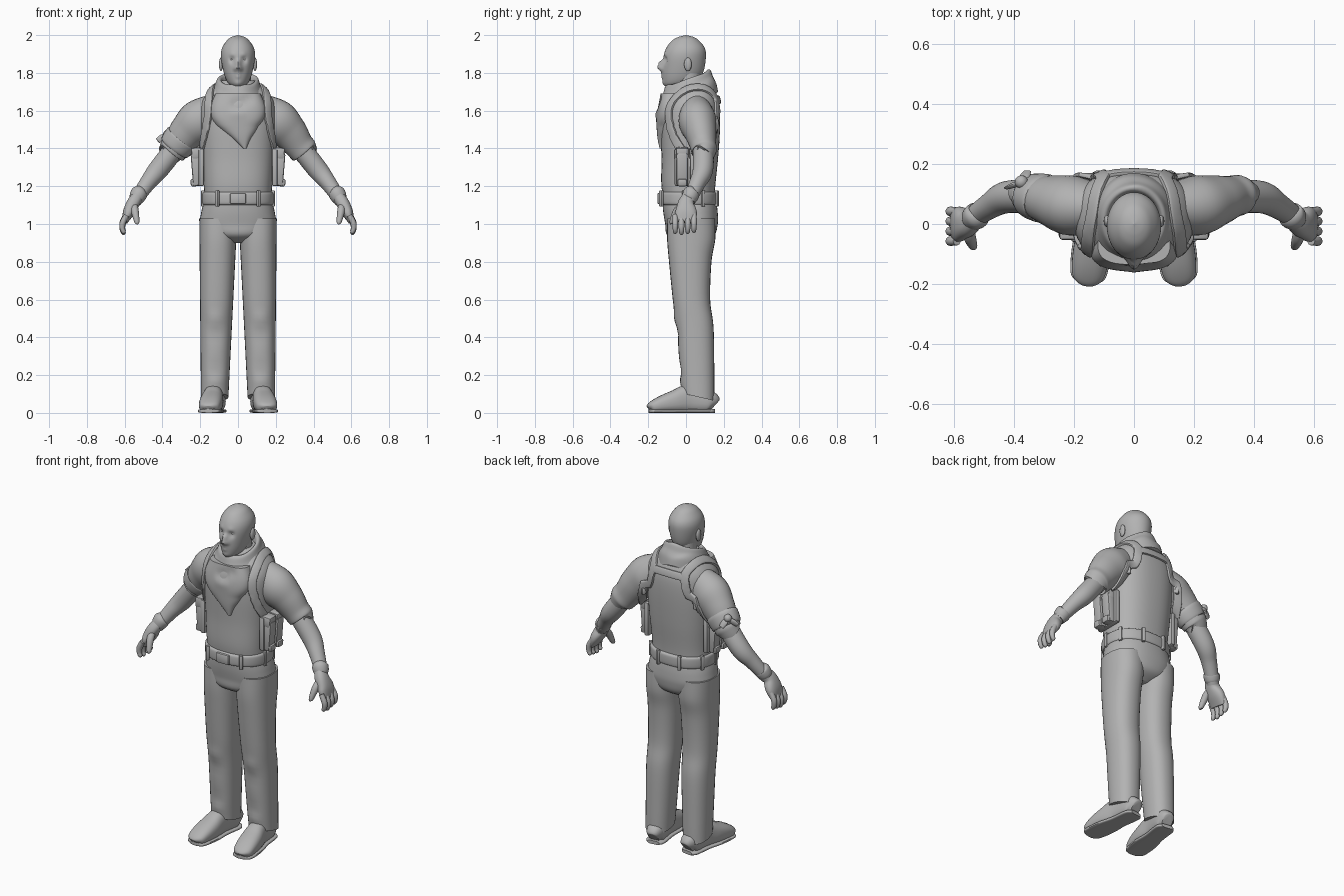
import bpy, bmesh
from math import cos, sin, pi, exp, atan2, copysign
from mathutils import Vector, Matrix
from mathutils.bvhtree import BVHTree

if "Cube" in bpy.data.objects:
    bpy.data.objects.remove(bpy.data.objects["Cube"])

grey = bpy.data.materials.new("plain grey")
grey.use_nodes = True
grey.diffuse_color = (.45, .45, .45, 1)
grey.node_tree.nodes["Principled BSDF"].inputs["Base Color"].default_value = grey.diffuse_color
parts = []
Y, Z = Vector((0, 1, 0)), Vector((0, 0, 1))


def finish(name, bm):
    bmesh.ops.recalc_face_normals(bm, faces=bm.faces)
    mesh = bpy.data.meshes.new(name)
    bm.to_mesh(mesh)
    bm.free()
    mesh.materials.append(grey)
    obj = bpy.data.objects.new(name, mesh)
    bpy.context.collection.objects.link(obj)
    parts.append(obj)
    return obj


def spline(rows, steps):
    """Smooth interpolation through rows of numbers."""
    out = []
    last = len(rows) - 1
    for i in range(last):
        window = [rows[max(0, min(last, i + k))] for k in (-1, 0, 1, 2)]
        for step in range(steps):
            t = step / steps
            out.append([b + t * (c - a + t * (2 * a - 5 * b + 4 * c - d + t * (3 * (b - c) + d - a))) / 2
                        for a, b, c, d in zip(*window)])
    return out + [rows[last]]


def loft(name, rings, sides=28, steps=6, ref=None, power=2, snap=None):
    """Skin rings (x, y, z, half width, half depth); rings lie level unless ref is given."""
    rows = spline(rings, steps)
    centres = [Vector(row[:3]) for row in rows]
    refs = [ref] * len(rows)
    if snap:
        for i, centre in enumerate(centres):
            hit, normal, _, _ = snap.find_nearest(centre)
            centres[i], refs[i] = hit + normal * .004, normal
    bm = bmesh.new()
    loops = []
    for i, (centre, row) in enumerate(zip(centres, rows)):
        along, depth_axis = Z, Y
        if refs[i]:
            following = centres[min(i + 1, len(rows) - 1)]
            along = (following - centres[max(i - 1, 0)]).normalized()
            depth_axis = (refs[i] - along * refs[i].dot(along)).normalized()
        width_axis = along.cross(depth_axis)
        half_width, half_depth = (max(size, .001) for size in row[3:])
        loop = []
        for k in range(sides):
            angle = 2 * pi * k / sides
            c, s = (copysign(abs(f) ** (2 / power), f) for f in (cos(angle), sin(angle)))
            loop.append(bm.verts.new(centre + width_axis * half_width * c + depth_axis * half_depth * s))
        loops.append(loop)
    for lower, upper in zip(loops, loops[1:]):
        for k in range(sides):
            bm.faces.new((lower[k - 1], lower[k], upper[k], upper[k - 1]))
    bm.faces.new(loops[0])
    bm.faces.new(loops[-1])
    return finish(name, bm)


def column(name, rows, lift=0, **options):
    """Level, symmetrical loft from rows of (height, half width, front, back)."""
    return loft(name, [(0, (front + back) / 2, lift + z, half, (back - front) / 2)
                       for z, half, front, back in rows], **options)


def tube(name, path, side=1, lift=1, depth=1, ref=Y, **options):
    """Loft along a path of (x, y, height, radius)."""
    return loft(name, [(side * x, y, lift + z, r, r * depth) for x, y, z, r in path], ref=ref, **options)


def box(name, centre, size, bevel=.01, turn=Matrix()):
    bm = bmesh.new()
    bmesh.ops.create_cube(bm, size=1, matrix=Matrix.Diagonal((*size, 1)))
    bmesh.ops.bevel(bm, geom=bm.edges[:], offset=bevel, segments=2, affect='EDGES', profile=.5)
    bmesh.ops.transform(bm, verts=bm.verts, matrix=Matrix.Translation(centre) @ turn)
    return finish(name, bm)


def ball(name, centre, size):
    bm = bmesh.new()
    bmesh.ops.create_uvsphere(bm, u_segments=20, v_segments=12, radius=1,
                              matrix=Matrix.Translation(centre) @ Matrix.Diagonal((*size, 1)))
    return finish(name, bm)


def sculpt(obj, front, lift, dabs):
    """Push the front surface along y around dabs of (x, height, radius, push)."""
    for v in obj.data.vertices:
        start = v.co.copy()
        for x, z, radius, push in dabs:
            distance = (start - Vector((x, front, lift + z))).length
            v.co.y += push * exp(-(distance / radius) ** 2)


# Head: skull, then nose, lips, chin, eye sockets and brows
head = column("head", [(.03, .03, -.11, -.02), (.05, .055, -.12, .05), (.1, .075, -.125, .09),
                       (.18, .09, -.12, .105), (.23, .085, -.105, .1), (.27, .06, -.075, .07),
                       (.29, .035, -.04, .04), (.3, 0, 0, 0)], lift=1.7, sides=72, steps=9)
face = [(0, .03, .016, -.03), (0, .055, .013, -.02), (0, 0, .014, -.007), (0, -.01, .006, .006),
        (0, -.02, .012, -.006), (0, -.055, .02, -.005)]
for side in (1, -1):
    face += [(side * .035, .07, .018, .016), (side * .035, .1, .016, -.006), (side * .015, .02, .01, -.01)]
    ball("eye", (side * .034, -.09, 1.873), (.013, .013, .009))
    ball("ear", (side * .09, .01, 1.845), (.011, .02, .036))
sculpt(head, -.12, 1.8, face)
column("neck", [(.6, .07, -.07, .09), (.8, .07, -.05, .08)], lift=1)

# Shirt body
torso = column("shirt_body", [(.08, .175, -.11, .15), (.2, .18, -.13, .155), (.35, .19, -.13, .17),
                              (.5, .2, -.135, .18), (.6, .2, -.13, .18), (.66, .185, -.105, .17),
                              (.71, .145, -.07, .15), (.76, .085, -.04, .12)],
               lift=1, sides=48, power=2.4)

# Neck scarf: rolled collar raised at the back, and a pointed front drape
collar = tube("scarf_collar", [(0, .01, .64, .145), (0, .01, .69, .137), (0, .01, .73, .12),
                               (0, .01, .765, .107), (0, .01, .765, .09), (0, .01, .72, .08)],
              depth=1.1, ref=None, sides=48)
for v in collar.data.vertices:
    v.co.z += .36 * v.co.y + .006 * sin(40 * (v.co.x + v.co.z))
drape = column("scarf_front", [(0, .01, -.14, -.08), (.05, .05, -.15, -.04), (.1, .1, -.155, 0),
                               (.16, .14, -.157, 0), (.22, .145, -.15, 0), (.29, .12, -.135, 0)],
               lift=1.4, sides=48, power=2.8)
for v in drape.data.vertices:
    v.co.x += .3 * max(0, 1.52 - v.co.z)
sculpt(drape, -.15, 1.6, [(0, .03, .03, .015), (0, -.01, .03, -.008), (.05, .06, .03, .01)])

# Trouser seat, belt and buckle
column("trouser_seat", [(.9, .06, -.04, .09), (.94, .15, -.1, .15), (1, .198, -.11, .168),
                        (1.06, .195, -.12, .168), (1.12, .18, -.125, .16)], sides=40, power=2.3)
column("belt", [(.1, .18, -.125, .155), (.11, .19, -.14, .168), (.16, .19, -.14, .168),
                (.17, .18, -.125, .155)], lift=1, sides=48, power=2.3)
box("buckle", (0, -.142, 1.135), (.085, .02, .06))
for side in (1, -1):
    for x, y in ((.11, -.13), (.185, -.01), (.17, .09), (.07, .163)):
        box("belt_loop", (side * x, y, 1.135), (.02, .02, .085), .005,
            Matrix.Rotation(atan2(y, side * x) + pi / 2, 4, 'Z'))

leg_profile = [(.085, -.02, .15), (.2, -.03, .15), (.45, -.05, .146), (.6, -.07, .128),
               (.8, -.09, .135), (.92, -.1, .155), (1.03, -.1, .155)]
shoe_profile = [(.15, .03, .08), (.12, .05, .12), (.02, .05, .15), (-.06, .06, .12),
                (-.13, .06, .09), (-.18, .05, .06), (-.195, .02, .04)]
sleeves = []
for side, tag in ((1, "left_"), (-1, "right_")):
    # Trouser leg with a hem that rises over the foot
    leg = loft(tag + "trouser_leg", [(side * (.125 - .02 * z), (front + back) / 2, z,
                                      .07 + .03 * z, (back - front) / 2)
                                     for z, front, back in leg_profile], power=2.3)
    sculpt(leg, -.05, 0, [(side * .12, z, .04, push)
                          for z, push in ((.5, -.008), (.42, .006), (.22, .008), (.16, -.008))])
    for v in leg.data.vertices:
        v.co.z += 2 * max(0, .2 - v.co.z) * (.06 - v.co.y)

    # Shoe and sole, toes turned out
    loft(tag + "shoe", [(side * (.13 - .13 * y), y, height / 2, half, height / 2)
                        for y, half, height in shoe_profile], ref=Z, power=2.5)
    loft(tag + "sole", [(side * (.13 - .13 * y), y, .01, half + .005, .01)
                        for y, half, height in shoe_profile], ref=Z, power=4)

    # Short sleeve and forearm
    sleeves.append(tube(tag + "sleeve", [(.1, .055, .62, .08), (.2, .06, .55, .113), (.27, .077, .485, .097),
                                         (.32, .09, .42, .08), (.35, .097, .386, .076),
                                         (.353, .097, .382, .06)], side, depth=.88))
    tube(tag + "forearm", [(.31, .09, .43, .055), (.42, .09, .29, .054), (.48, .06, .215, .043),
                           (.545, .015, .12, .034)], side)

    # Glove
    tube(tag + "glove_cuff", [(.518, .035, .17, .03), (.522, .03, .165, .044), (.535, .02, .14, .042),
                              (.543, .014, .125, .034)], side)
    loft(tag + "palm", [(side * x, y, z, thick, wide) for x, y, z, thick, wide in (
        (.53, .02, 1.15, .03, .034), (.555, 0, 1.11, .034, .042), (.58, 0, 1.06, .03, .058),
        (.6, -.006, 1.01, .015, .052))], ref=Y, power=2.4)
    for i in range(4):
        y = .033 * i - .057
        tube(tag + "finger", [(.59, y, .04, .014), (.61, y, 0, .016), (.612, y, -.03, .014),
                              (.604, y, -.05, .011), (.6, y, -.056, .004)],
             side, lift=1 + .006 * abs(i - 1), sides=14)
    tube(tag + "thumb", [(.55, -.02, .1, .018), (.545, -.05, .065, .02), (.535, -.075, .01, .013),
                         (.534, -.077, 0, .004)], side, sides=14)

    # Flank pouches with flaps
    lean = Matrix.Rotation(side * .08, 4, 'Y')
    for y in (-.02, .05):
        box(tag + "pouch", (side * .217, y, 1.29), (.055, .06, .175), turn=lean)
        box(tag + "pouch_flap", (side * .217, y, 1.375), (.06, .066, .06), turn=lean)
        box(tag + "pouch_toe", (side * .222, y, 1.22), (.058, .05, .04), turn=lean)
    box(tag + "pouch_backing", (side * .195, .02, 1.3), (.03, .16, .2))

# Harness straps hugging the shirt
verts, polys = [], []
for obj in [torso] + sleeves:
    base = len(verts)
    verts += [v.co.copy() for v in obj.data.vertices]
    polys += [[base + i for i in p.vertices] for p in obj.data.polygons]
shirt = BVHTree.FromPolygons(verts, polys)
strap_path = [(.215, -.03, .39), (.2, -.09, .48), (.185, -.12, .57), (.17, -.09, .66), (.16, 0, .73),
              (.145, .09, .74), (.115, .18, .68), (.13, .2, .6), (.17, .18, .5), (.22, .08, .38)]
for side in (1, -1):
    tube("shoulder_strap", [(*point, .024) for point in strap_path], side, depth=.4,
         sides=16, power=3.5, snap=shirt)
    box("strap_buckle", (side * .178, .15, 1.5), (.045, .02, .04), .006,
        Matrix.Rotation(side * -.8, 4, 'Z'))
tube("back_yoke_strap", [(x, .2, .665, .022) for x in (-.12, -.04, .04, .12)], depth=.4,
     sides=16, power=3.5, snap=shirt)

# Knotted cloth band on the right sleeve
tube("arm_band", [(.295, .083, .456, .08), (.3, .085, .45, .094), (.335, .093, .406, .087),
                  (.338, .094, .402, .07)], side=-1, depth=.87)
knot = Vector((-.375, .14, 1.475))
ball("arm_band_knot", knot, (.022, .022, .022))
for tip in (Vector((-.425, .12, 1.44)), Vector((-.355, .175, 1.43))):
    loft("arm_band_tail", [(*knot, .008, .006), (*knot.lerp(tip, .5), .018, .009), (*tip, .014, .005)],
         ref=Y, sides=14)

# Smooth shading with crisp edges
bpy.ops.object.select_all(action='DESELECT')
for obj in parts:
    obj.select_set(True)
bpy.context.view_layer.objects.active = torso
bpy.ops.object.shade_smooth_by_angle(angle=.75)
